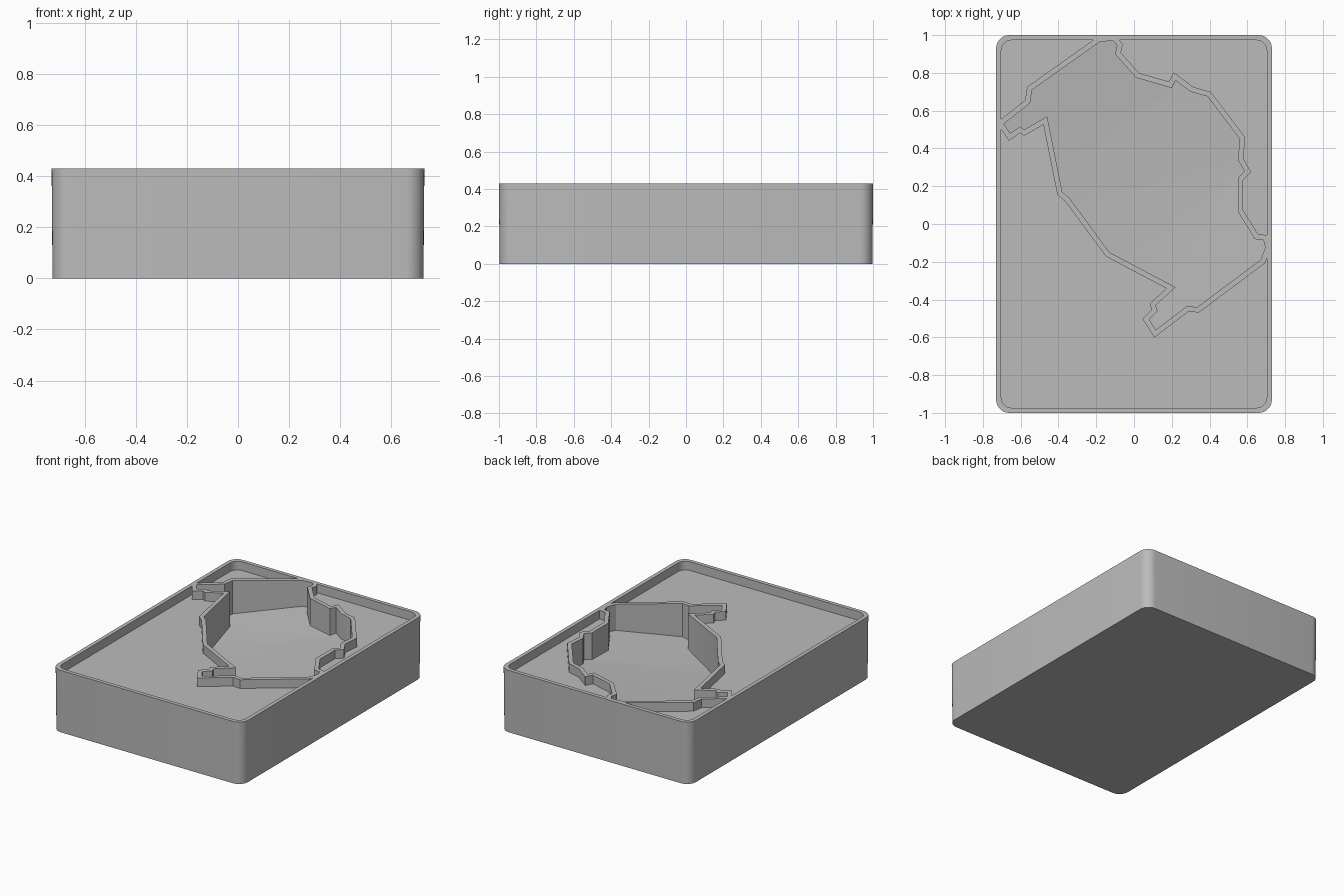
import bpy
import bmesh
import math
from mathutils import Vector

default_cube = bpy.data.objects.get("Cube")
if default_cube:
    bpy.data.objects.remove(default_cube, do_unlink=True)

HEIGHT = 0.43
DECK = 0.37
WALL = 0.028
CLEAR = 0.6

# Inside outline of the pocket, clockwise from the left prong
OUTLINE = [
    (-.69, .53), (-.55, .64), (-.54, .71), (-.18, .965), (-.11, .97),
    (-.09, .945), (-.1, .9), (.01, .775), (.2, .72), (.22, .76),
    (.3, .7), (.39, .675), (.56, .45), (.55, .34), (.585, .28),
    (.55, .245), (.55, .065), (.64, -.08), (.685, -.085), (.695, -.125),
    (.67, -.19), (.335, -.44), (.28, -.435), (.115, -.56), (.08, -.505),
    (.125, -.46), (.115, -.43), (.22, -.335), (-.13, -.15), (-.34, .135),
    (-.38, .17), (-.46, .57), (-.58, .5), (-.605, .515), (-.655, .48),
]


def finish_mesh(name, bm):
    """Turn a bmesh into a linked object."""
    bmesh.ops.recalc_face_normals(bm, faces=bm.faces)
    mesh = bpy.data.meshes.new(name)
    bm.to_mesh(mesh)
    bm.free()
    obj = bpy.data.objects.new(name, mesh)
    bpy.context.collection.objects.link(obj)
    return obj


def prism(name, points, bottom, top):
    """Extrude a flat outline straight up."""
    bm = bmesh.new()
    base = bm.faces.new([bm.verts.new((x, y, bottom)) for x, y in points])
    result = bmesh.ops.extrude_face_region(bm, geom=[base])
    for item in result["geom"]:
        if isinstance(item, bmesh.types.BMVert):
            item.co.z = top
    return finish_mesh(name, bm)


def rounded_rectangle(half_x, half_y, radius, steps=8):
    """Outline of a rectangle with round corners."""
    points = []
    corners = [(1, 1), (-1, 1), (-1, -1), (1, -1)]
    for quarter, (side_x, side_y) in enumerate(corners):
        for step in range(steps + 1):
            angle = (quarter + step / steps) * math.pi / 2
            points.append((side_x * (half_x - radius) + radius * math.cos(angle),
                           side_y * (half_y - radius) + radius * math.sin(angle)))
    return points


def offset_outline(points, distance):
    """Grow a clockwise outline with mitred corners."""
    grown = []
    for index, point in enumerate(points):
        here = Vector(point)
        before = (here - Vector(points[index - 1])).normalized()
        after = (Vector(points[(index + 1) % len(points)]) - here).normalized()
        normal_a = Vector((-before.y, before.x))
        normal_b = Vector((-after.y, after.x))
        spread = max(1 + normal_a.dot(normal_b), 0.5)
        grown.append(here + (normal_a + normal_b) * distance / spread)
    return grown


def combine(target, tool, operation):
    """Apply a boolean and discard the tool."""
    tool.hide_render = True
    modifier = target.modifiers.new("cut", "BOOLEAN")
    modifier.object = tool
    modifier.operation = operation
    modifier.solver = "EXACT"
    bpy.ops.object.select_all(action="DESELECT")
    bpy.context.view_layer.objects.active = target
    target.select_set(True)
    bpy.ops.object.modifier_apply(modifier=modifier.name)
    bpy.data.objects.remove(tool, do_unlink=True)


def pocket_floor_block():
    """Solid above a tilted floor that creases twice along its length."""
    along = Vector((0.6, -0.8))
    across = Vector((0.8, 0.6))
    middle = 0.217
    tilt = 0.12
    # Distance along the pocket and the floor height there
    stations = [(-1.2, .245), (-.456, .2), (.126, .2), (.9, .245)]
    bm = bmesh.new()
    rows = []
    for distance, height in stations:
        row = []
        for side in (-1, 1):
            spot = along * distance + across * (middle + side)
            row.append(bm.verts.new((spot.x, spot.y, height + tilt * side)))
        rows.append(row)
    floor = [bm.faces.new((first[0], first[1], second[1], second[0]))
             for first, second in zip(rows, rows[1:])]
    result = bmesh.ops.extrude_face_region(bm, geom=floor)
    for item in result["geom"]:
        if isinstance(item, bmesh.types.BMVert):
            item.co.z = CLEAR + 0.1
    return finish_mesh("floor_block", bm)


# Outer block with a very slight draft
tray = prism("tray", rounded_rectangle(0.73, 1, 0.07), 0, HEIGHT)
for vertex in tray.data.vertices:
    if vertex.co.z < DECK:
        vertex.co.x *= 0.995
        vertex.co.y *= 0.997

# Recessed deck that leaves the rim and the pocket wall standing
recess = prism("deck_recess", rounded_rectangle(0.703, 0.973, 0.055), DECK, CLEAR)
wall_block = prism("wall_block", offset_outline(OUTLINE, WALL), 0.3, CLEAR + 0.2)
combine(recess, wall_block, "DIFFERENCE")
combine(tray, recess, "DIFFERENCE")

# Shaped pocket with its creased floor
pocket = prism("pocket", OUTLINE, 0.02, CLEAR)
combine(pocket, pocket_floor_block(), "INTERSECT")
combine(tray, pocket, "DIFFERENCE")

# Plain grey finish
grey = bpy.data.materials.new("plain_grey")
grey.use_nodes = True
colour = (0.5, 0.5, 0.5, 1)
grey.diffuse_color = colour
for node in grey.node_tree.nodes:
    if node.type == "BSDF_PRINCIPLED":
        node.inputs["Base Color"].default_value = colour
tray.data.materials.clear()
tray.data.materials.append(grey)
for polygon in tray.data.polygons:
    polygon.material_index = 0

bpy.ops.object.select_all(action="DESELECT")
bpy.context.view_layer.objects.active = tray
tray.select_set(True)
bpy.ops.object.shade_smooth_by_angle(angle=math.radians(30))
